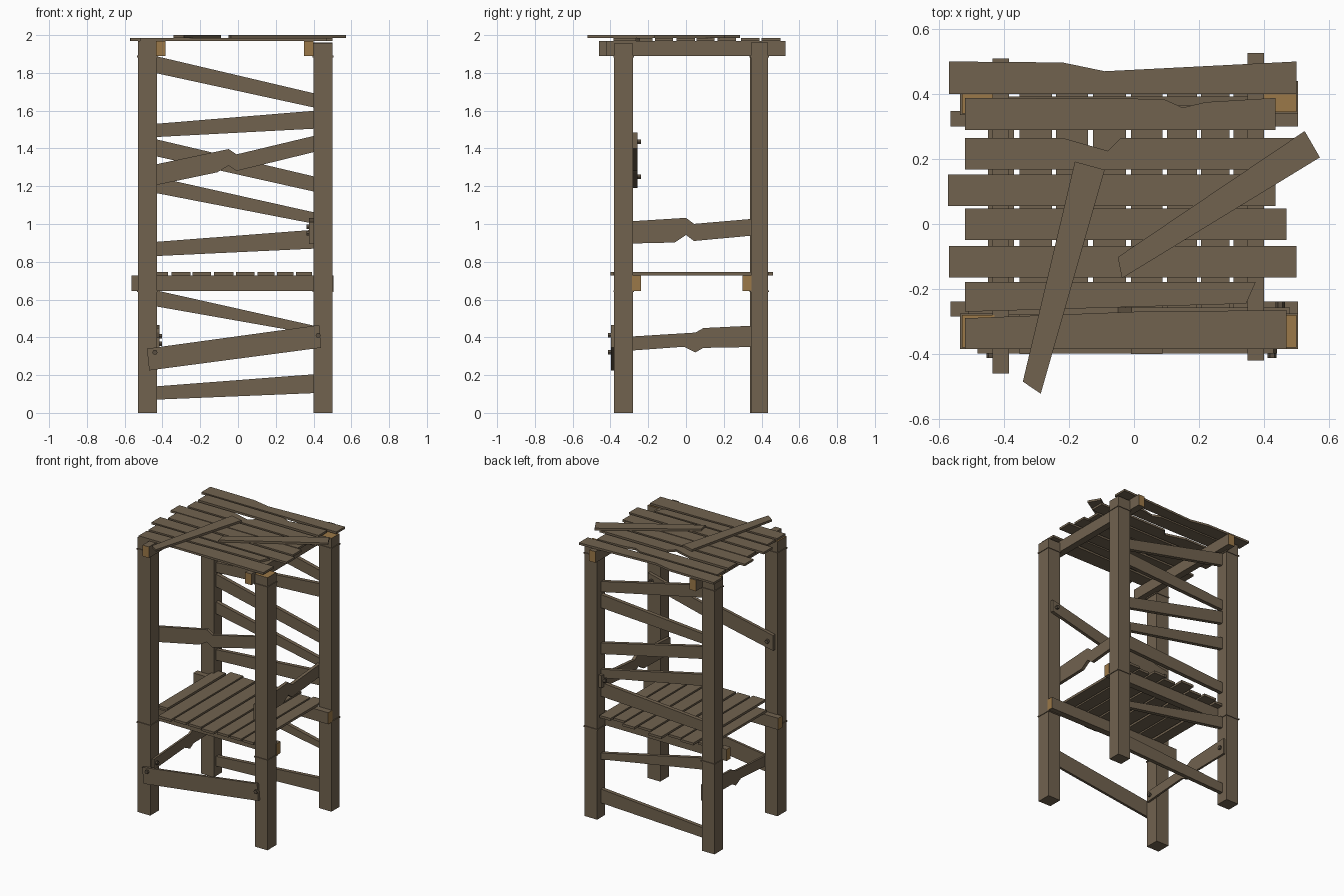
import bpy, bmesh, math
from mathutils import Vector

if "Cube" in bpy.data.objects:
    bpy.data.objects.remove(bpy.data.objects["Cube"])


def material(name, rgb):
    m = bpy.data.materials.new(name)
    m.diffuse_color = (*rgb, 1)
    m.use_nodes = True
    m.node_tree.nodes["Principled BSDF"].inputs["Base Color"].default_value = m.diffuse_color
    return m


BROWN = material("weathered brown wood", (0.165, 0.123, 0.078))
TAN = material("fresh cut tan wood", (0.33, 0.19, 0.065))
IRON = material("dark bolt", (0.10, 0.077, 0.052))


def prism(name, outline, axis, lo, hi, tan=None, mat=BROWN):
    """Extrude a 2D outline along an axis; faces where tan(normal) is true get cut-wood colour."""
    def place(p, d):
        u, v = p
        return {"x": (d, u, v), "y": (u, d, v), "z": (u, v, d)}[axis]
    bm = bmesh.new()
    a = [bm.verts.new(place(p, lo)) for p in outline]
    b = [bm.verts.new(place(p, hi)) for p in outline]
    bm.faces.new(a)
    bm.faces.new(b)
    n = len(a)
    for i in range(n):
        j = (i + 1) % n
        bm.faces.new((a[i], a[j], b[j], b[i]))
    bmesh.ops.recalc_face_normals(bm, faces=bm.faces)
    bm.normal_update()
    if tan:
        for f in bm.faces:
            f.material_index = int(tan(f.normal))
    me = bpy.data.meshes.new(name)
    bm.to_mesh(me)
    bm.free()
    me.materials.append(mat)
    me.materials.append(TAN)
    ob = bpy.data.objects.new(name, me)
    bpy.context.collection.objects.link(ob)
    return ob


def rect(x0, x1, y0, y1):
    return [(x0, y0), (x1, y0), (x1, y1), (x0, y1)]


def slat(a, a_top, a_bot, b, b_top, b_bot, notch=None):
    """Slanted board outline; notch = (position, half width, depth) is a bite in the lower edge
    with a matching crook in the upper edge."""
    low, high = [(a, a_bot)], [(b, b_top)]
    if notch:
        pos, w, d = notch
        t = (pos - a) / (b - a)
        zl = a_bot + (b_bot - a_bot) * t
        zh = a_top + (b_top - a_top) * t
        low += [(pos - w, zl - d * 0.4), (pos, zl + d * 0.6), (pos + w * 0.7, zl - d * 0.2)]
        high += [(pos + w * 0.7, zh - d * 0.5), (pos, zh + d * 0.3)]
    return low + [(b, b_bot)] + high + [(a, a_top)]


def bolt(name, axis, u, v, lo, hi, r=0.014):
    ring = [(u + r * math.cos(i * math.pi / 3), v + r * math.sin(i * math.pi / 3)) for i in range(6)]
    prism(name, ring, axis, lo, hi, mat=IRON)


# corner posts with cut tops, plus the thin bands round each joint
posts = {
    "front_left_post": (-0.53, -0.43, -0.38, -0.28, 1.97),
    "front_right_post": (0.40, 0.50, -0.38, -0.28, 1.955),
    "back_left_post": (-0.53, -0.43, 0.34, 0.435, 1.965),
    "back_right_post": (0.40, 0.50, 0.345, 0.435, 1.96),
}
for name, (x0, x1, y0, y1, h) in posts.items():
    prism(name, rect(x0, x1, y0, y1), "z", 0, h, tan=lambda n: n.z > 0.9)
    for z in (0.64, 1.882):
        prism(name + "_band", rect(x0 - 0.005, x1 + 0.005, y0 - 0.005, y1 + 0.005), "z", z, z + 0.009)

# roof beams run front to back, shelf beams run left to right
for name, x0, y0, y1 in (("left_roof_beam", -0.435, -0.46, 0.51), ("right_roof_beam", 0.35, -0.42, 0.526)):
    prism(name, rect(y0, y1, 1.89, 1.97), "x", x0, x0 + 0.05, tan=lambda n: abs(n.y) > 0.9)
for name, y0 in (("front_shelf_beam", -0.285), ("back_shelf_beam", 0.30)):
    prism(name, rect(-0.565, 0.505, 0.645, 0.728), "y", y0, y0 + 0.047, tan=lambda n: abs(n.x) > 0.9)

# roof planks, some broken
roof = [
    [(-0.57, 0.40), (0.50, 0.40), (0.50, 0.50), (-0.09, 0.47), (-0.22, 0.497), (-0.57, 0.50)],
    [(-0.52, 0.29), (0.436, 0.29), (0.436, 0.388), (0.22, 0.375), (0.15, 0.358), (0.09, 0.385), (-0.52, 0.388)],
    [(-0.52, 0.168), (0.50, 0.168), (0.50, 0.265), (-0.04, 0.265), (-0.08, 0.225), (-0.22, 0.265), (-0.52, 0.265)],
    rect(-0.573, 0.436, 0.055, 0.152),
    rect(-0.52, 0.47, -0.05, 0.048),
    rect(-0.57, 0.50, -0.165, -0.068),
    [(-0.52, -0.27), (0.345, -0.245), (0.375, -0.178), (-0.52, -0.178)],
    [(-0.52, -0.384), (0.47, -0.384), (0.47, -0.265), (0.0, -0.27), (-0.52, -0.29)],
]
for i, o in enumerate(roof):
    prism(f"roof_plank_{i + 1}", o, "z", 1.97, 1.985)

# two loose planks lying across the roof
prism("loose_plank_left", [(-0.342, -0.485), (-0.287, -0.522), (-0.09, 0.167), (-0.182, 0.192)], "z", 1.985, 2.0)
prism("loose_plank_right", [(-0.05, -0.102), (-0.037, -0.167), (0.572, 0.205), (0.525, 0.286)], "z", 1.985, 2.0)

# shelf planks of uneven length
shelf = [(-0.45, -0.37, -0.27, 0.39), (-0.352, -0.252, -0.40, 0.42), (-0.24, -0.142, -0.385, 0.40),
         (-0.126, -0.024, -0.385, 0.46), (-0.01, 0.088, -0.40, 0.41), (0.102, 0.194, -0.385, 0.44),
         (0.206, 0.294, -0.385, 0.40), (0.306, 0.392, -0.385, 0.42)]
for i, (x0, x1, y0, y1) in enumerate(shelf):
    prism(f"shelf_plank_{i + 1}", rect(x0, x1, y0, y1), "z", 0.728, 0.745)

# back slats set between the back posts
back = [(1.89, 1.80, 1.69, 1.615), (1.53, 1.46, 1.60, 1.505), (1.45, 1.36, 1.25, 1.17),
        (1.25, 1.165, 1.06, 1.0), (0.905, 0.83, 0.97, 0.87), (0.65, 0.565, 0.46, 0.415),
        (0.14, 0.07, 0.205, 0.105)]
for i, (t0, b0, t1, b1) in enumerate(back):
    prism(f"back_slat_{i + 1}", slat(-0.44, t0, b0, 0.41, t1, b1), "y", 0.365, 0.393)

# front slats: one broken on the inside, one bolted on the outside
prism("front_upper_slat", slat(-0.51, 1.30, 1.19, 0.48, 1.485, 1.40, (-0.05, 0.06, 0.035)), "y", -0.28, -0.257)
prism("front_lower_slat", [(-0.47, 0.225), (0.44, 0.345), (0.43, 0.465), (-0.482, 0.34)], "y", -0.398, -0.38)
for x, z in ((-0.44, 0.32), (0.425, 0.41)):
    bolt("front_lower_bolt", "y", x, z, -0.412, -0.398)
for x, z in ((-0.47, 1.25), (0.45, 1.435)):
    bolt("front_upper_bolt", "y", x, z, -0.257, -0.238)

# side slats bolted to the inside of the posts
prism("right_side_slat", slat(-0.36, 1.01, 0.895, 0.42, 1.033, 0.945, (0.0, 0.06, 0.04)), "x", 0.377, 0.40)
prism("left_side_slat", slat(-0.36, 0.40, 0.325, 0.42, 0.465, 0.35, (0.05, 0.06, -0.03)), "x", -0.43, -0.415)
for y, z in ((-0.33, 0.95), (0.39, 0.985)):
    bolt("right_side_bolt", "x", y, z, 0.362, 0.377)
for y, z in ((-0.33, 0.365), (0.39, 0.405)):
    bolt("left_side_bolt", "x", y, z, -0.415, -0.402)
